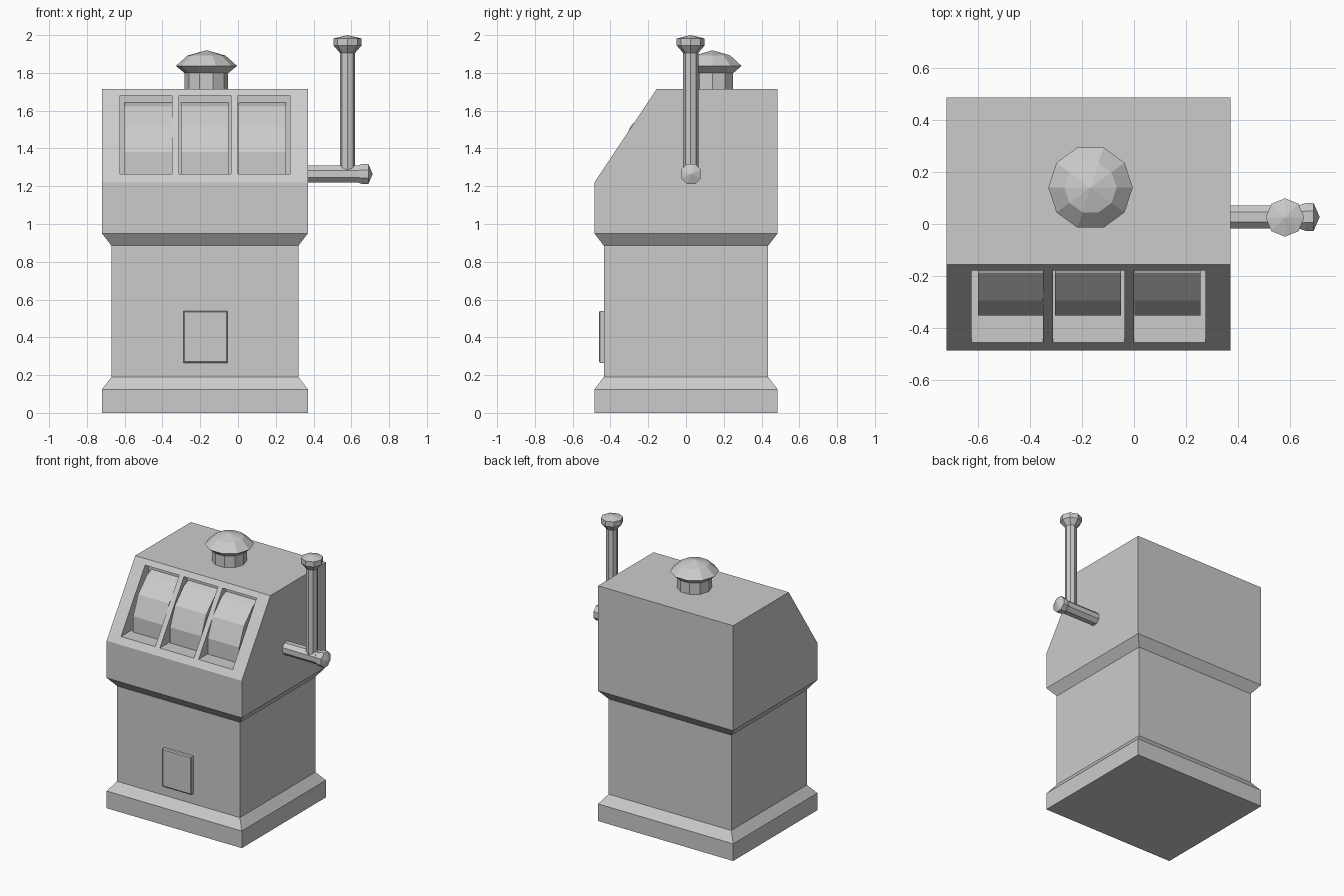
import bpy, bmesh
from math import cos, sin, pi
from mathutils import Matrix, Vector

cube = bpy.data.objects.get("Cube")
if cube:
    bpy.data.objects.remove(cube)

grey = bpy.data.materials.new("plain grey")
grey.use_nodes = True
grey.diffuse_color = (0.6, 0.6, 0.6, 1)
grey.node_tree.nodes["Principled BSDF"].inputs["Base Color"].default_value = (0.6, 0.6, 0.6, 1)


def finish(name, bm):
    bmesh.ops.recalc_face_normals(bm, faces=bm.faces)
    mesh = bpy.data.meshes.new(name)
    bm.to_mesh(mesh)
    bm.free()
    mesh.materials.append(grey)
    obj = bpy.data.objects.new(name, mesh)
    bpy.context.collection.objects.link(obj)
    return obj


def loft(bm, rings):
    """Skin a list of point rings and cap both ends."""
    rows = [[bm.verts.new(p) for p in ring] for ring in rings]
    for a, b in zip(rows, rows[1:]):
        for i in range(len(a)):
            j = (i + 1) % len(a)
            bm.faces.new((a[i], a[j], b[j], b[i]))
    bm.faces.new(rows[0])
    bm.faces.new(rows[-1])


def box(name, low, high):
    bm = bmesh.new()
    bmesh.ops.create_cube(bm, size=1)
    low, high = Vector(low), Vector(high)
    for v in bm.verts:
        v.co = (low + high) / 2 + v.co * (high - low)
    return finish(name, bm)


def turned(name, profile, sides, centre, axis="Z", phase=0):
    """Faceted lathe of (radius, distance) pairs along an axis."""
    bm = bmesh.new()
    loft(bm, [[(r * cos(2 * pi * (i + phase) / sides), r * sin(2 * pi * (i + phase) / sides), d)
               for i in range(sides)] for r, d in profile])
    bmesh.ops.remove_doubles(bm, verts=bm.verts, dist=0.002)
    if axis == "X":
        bm.transform(Matrix.Rotation(pi / 2, 4, "Y"))
    bm.transform(Matrix.Translation(centre))
    return finish(name, bm)


# Cabinet: stacked rectangles, then the head with its sloping front
CX, W, D, NECK = -0.175, 0.545, 0.485, 0.05


def rect(z, inset, front=-D, back_top=None):
    x, y = W - inset, D - inset
    return [(CX - x, front + inset, z), (CX + x, front + inset, z), (CX + x, y, z), (CX - x, y, z)]


bm = bmesh.new()
loft(bm, [rect(0, 0), rect(0.125, 0), rect(0.19, NECK), rect(0.885, NECK),
          rect(0.95, 0), rect(1.22, 0), rect(1.715, 0, -0.155)])
cabinet = finish("cabinet", bm)

# Three window recesses with a faceted reel in each
windows = ((-0.625, -0.6, -0.35), (-0.312, -0.303, -0.05), (0.0, 0.002, 0.255))
for n, (left, reel_left, reel_right) in enumerate(windows):
    cutter = box("window_cutter", (left, -0.7, 1.265), (left + 0.275, -0.14, 1.68))
    cut = cabinet.modifiers.new("window", "BOOLEAN")
    cut.operation, cut.solver, cut.object = "DIFFERENCE", "EXACT", cutter
    bpy.context.view_layer.objects.active = cabinet
    bpy.ops.object.modifier_apply(modifier=cut.name)
    bpy.data.objects.remove(cutter)
    turned(f"reel_{n + 1}", [(0.38, reel_left), (0.38, reel_right)], 16,
           (0, 0.022, 1.306), "X", 0.5)

# Payout door with a slightly tapered edge
bm = bmesh.new()
loft(bm, [[(-0.172 + sx * (0.117 - t), y, 0.402 + sz * (0.138 - t))
           for sx, sz in ((-1, -1), (1, -1), (1, 1), (-1, 1))]
          for y, t in ((-0.43, 0), (-0.455, 0), (-0.461, 0.007))])
finish("payout_door", bm)

# Lamp on the roof
turned("lamp_base", [(0.115, 1.7), (0.115, 1.8)], 10, (-0.167, 0.14, 0))
turned("lamp_dome", [(0.105, 1.79), (0.162, 1.837), (0.1, 1.892), (0, 1.92)],
       10, (-0.167, 0.14, 0))

# Pull lever on the left side
turned("lever_axle", [(0.048, 0.36), (0.048, 0.63)], 8, (0, 0.027, 1.265), "X", 0.5)
turned("axle_cap", [(0.04, 0.61), (0.058, 0.66), (0.058, 0.69), (0, 0.713)],
       8, (0, 0.027, 1.265), "X", 0.5)
turned("lever_rod", [(0.04, 1.28), (0.04, 1.92)], 8, (0.58, 0.025, 0))
turned("lever_knob", [(0.04, 1.905), (0.074, 1.945), (0.074, 1.982), (0, 2.0)],
       8, (0.58, 0.025, 0))
